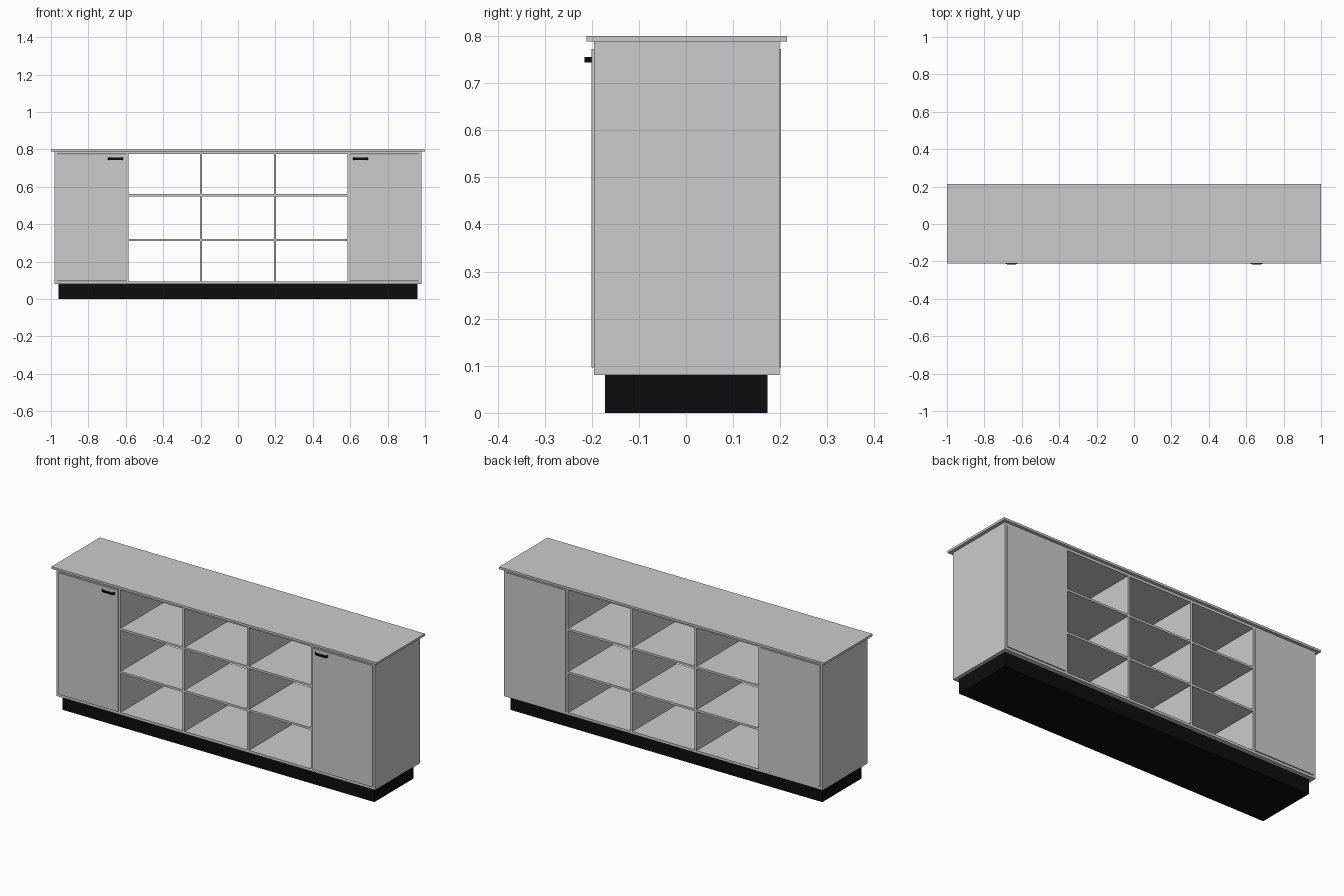
import bpy, bmesh

if "Cube" in bpy.data.objects:
    bpy.data.objects.remove(bpy.data.objects["Cube"])

def material(name, rgba):
    m = bpy.data.materials.new(name)
    m.diffuse_color = rgba
    m.use_nodes = True
    m.node_tree.nodes["Principled BSDF"].inputs["Base Color"].default_value = m.diffuse_color
    return m

black = material("black", (0.004, 0.004, 0.004, 1))

def finish(name, bm, mat=None):
    bmesh.ops.recalc_face_normals(bm, faces=bm.faces)
    me = bpy.data.meshes.new(name)
    bm.to_mesh(me)
    bm.free()
    ob = bpy.data.objects.new(name, me)
    bpy.context.collection.objects.link(ob)
    if mat:
        me.materials.append(mat)
    return ob

def box(name, x, y, z, mat=None):
    bm = bmesh.new()
    bmesh.ops.create_cube(bm, size=1)
    for v in bm.verts:
        v.co = [a[0] if c < 0 else a[1] for c, a in zip(v.co, (x, y, z))]
    return finish(name, bm, mat)

def pull(name, cx):
    # bent flat strip with angled legs, extruded in height
    outer = [(-.039, -.2005), (-.037, -.207), (-.031, -.213), (-.024, -.2155)]
    inner = [(-.035, -.2005), (-.033, -.205), (-.028, -.2095), (-.023, -.2115)]
    mirror = lambda pts: [(-x, y) for x, y in reversed(pts)]
    a, b = outer + mirror(outer), inner + mirror(inner)
    bm = bmesh.new()
    ring = lambda pts, z: [bm.verts.new((cx + x, y, z)) for x, y in pts]
    for p, q in zip(zip(a, a[1:]), zip(b, b[1:])):
        loop = [p[0], p[1], q[1], q[0]]
        f = bm.faces.new(ring(loop, .744))
        g = bmesh.ops.extrude_face_region(bm, geom=[f], use_keep_orig=True)
        for v in g["geom"]:
            if isinstance(v, bmesh.types.BMVert):
                v.co.z = .756
    bmesh.ops.remove_doubles(bm, verts=bm.verts, dist=1e-5)
    return finish(name, bm, black)

depth = (-.195, .198)
inner_z = (.094, .774)

# horizontal slabs
box("plinth", (-.96, .96), (-.172, .173), (0, .08), black)
box("bottom_panel", (-.98, .98), depth, (.08, .094))
box("upper_panel", (-.98, .98), depth, (.774, .788))
box("worktop", (-1, 1), (-.211, .2145), (.788, .8))

# cabinets on both ends
for s, side in ((-1, "left"), (1, "right")):
    span = lambda a, b: tuple(sorted((s * a, s * b)))
    box(side + "_side_panel", span(.966, .98), depth, inner_z)
    box(side + "_inner_panel", span(.586, .6), depth, inner_z)
    box(side + "_door", span(.599, .967), (-.201, -.187), (.096, .772))
    box(side + "_back_panel", span(.599, .967), (.19, .2015), (.096, .772))
    pull(side + "_handle", s * .655)

# open shelving grid
for i, x in enumerate((-.198, .198)):
    box(f"divider_{i}", (x - .006, x + .006), depth, inner_z)
edges = (-.586, -.204, -.192, .192, .204, .586)
for r, z in enumerate((.316, .555)):
    for c in range(3):
        box(f"shelf_{r}_{c}", edges[2*c:2*c+2], depth, (z - .006, z + .006))
